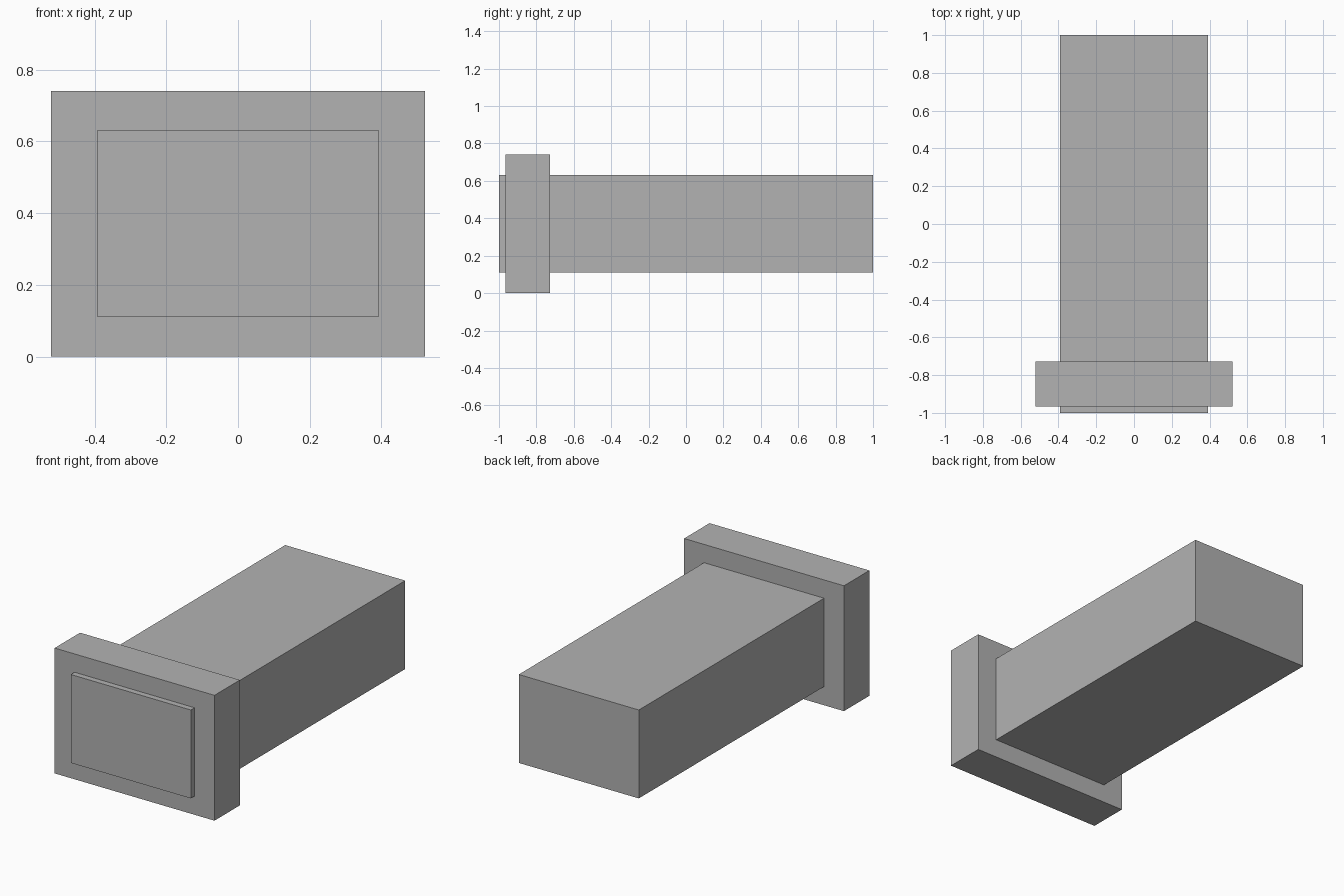
import bpy
import bmesh
from mathutils import Vector

cube = bpy.data.objects.get("Cube")
if cube:
    bpy.data.objects.remove(cube, do_unlink=True)

# Single neutral grey
grey = bpy.data.materials.new("neutral grey")
grey.use_nodes = True
colour = (0.448, 0.448, 0.448, 1)
grey.diffuse_color = colour
grey.node_tree.nodes["Principled BSDF"].inputs["Base Color"].default_value = colour


def box(name, low, high):
    """Axis-aligned box between two opposite corners."""
    low, high = Vector(low), Vector(high)
    mesh = bpy.data.meshes.new(name)
    bm = bmesh.new()
    bmesh.ops.create_cube(bm, size=1)
    bmesh.ops.scale(bm, vec=high - low, verts=bm.verts)
    bm.to_mesh(mesh)
    bm.free()
    mesh.materials.append(grey)
    obj = bpy.data.objects.new(name, mesh)
    obj.location = (low + high) / 2
    bpy.context.collection.objects.link(obj)
    return obj


# Long bar, running through the collar and standing slightly proud in front
box("bar", (-0.392, -1, 0.11), (0.392, 1, 0.632))

# Wider collar around the front end
box("collar", (-0.522, -0.965, 0), (0.522, -0.728, 0.74))
